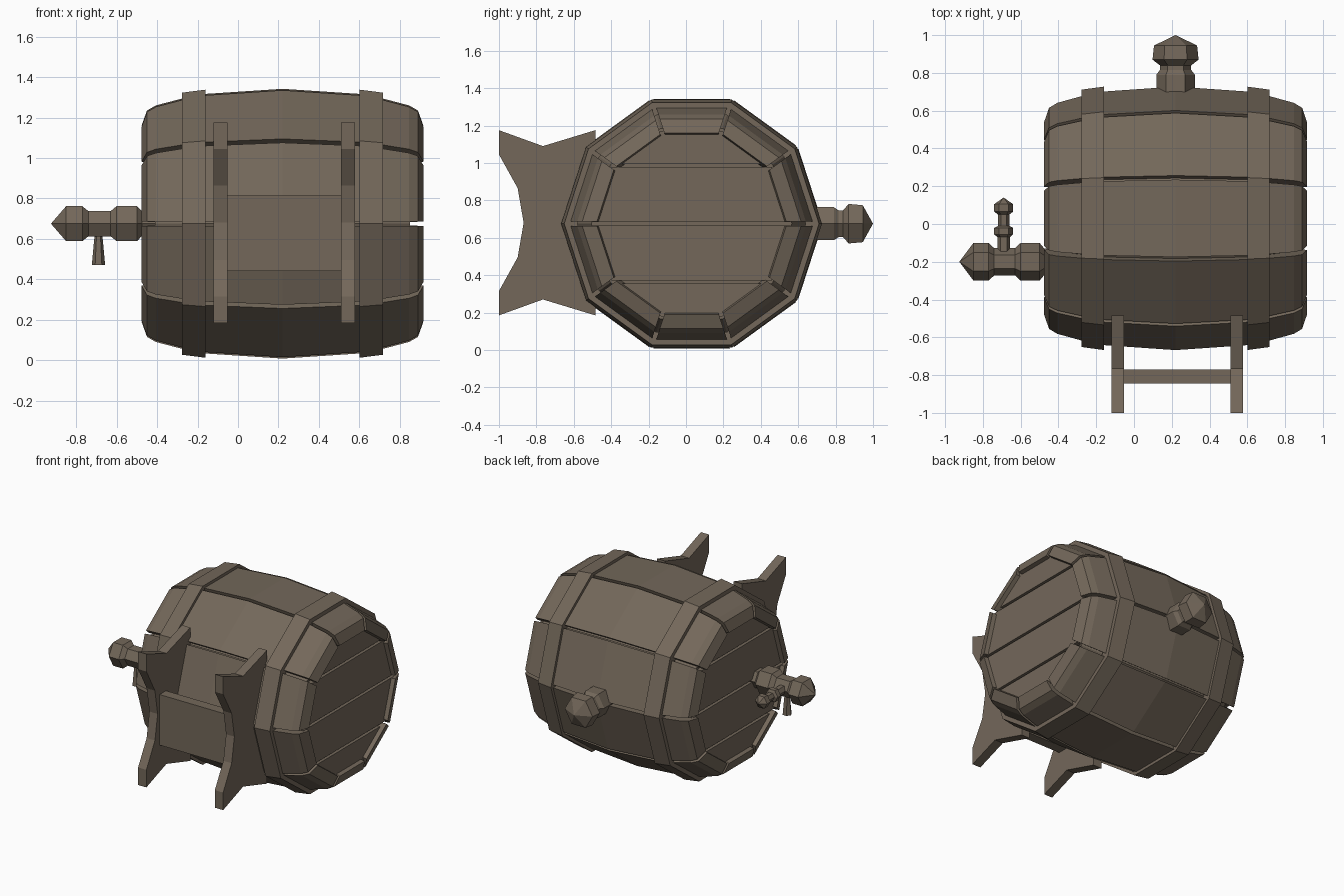
import bpy, bmesh, math
from mathutils import Vector

if "Cube" in bpy.data.objects:
    bpy.data.objects.remove(bpy.data.objects["Cube"])

wood = bpy.data.materials.new("brown wood")
wood.diffuse_color = (0.172, 0.137, 0.102, 1)
wood.use_nodes = True
wood.node_tree.nodes["Principled BSDF"].inputs["Base Color"].default_value = wood.diffuse_color

C = Vector((0.22, 0.03, 0.675))          # barrel centre
X, Y, Z = Vector((1, 0, 0)), Vector((0, 1, 0)), Vector((0, 0, 1))
COS18, TAN18 = math.cos(math.radians(18)), math.tan(math.radians(18))


def finish(bm, name):
    bmesh.ops.recalc_face_normals(bm, faces=bm.faces)
    me = bpy.data.meshes.new(name)
    bm.to_mesh(me)
    bm.free()
    me.materials.append(wood)
    ob = bpy.data.objects.new(name, me)
    bpy.context.collection.objects.link(ob)
    return ob


def add_prism(bm, a, b):
    """Join two matching point loops into a closed solid."""
    va, vb = [bm.verts.new(p) for p in a], [bm.verts.new(p) for p in b]
    bm.faces.new(va)
    bm.faces.new(vb[::-1])
    n = len(va)
    for i in range(n):
        j = (i + 1) % n
        bm.faces.new((va[i], vb[i], vb[j], va[j]))


def lathe(name, profile, n, origin, axis, u, closed=False):
    """Turn (distance along axis, radius) points; corners start at u."""
    bm = bmesh.new()
    v = axis.cross(u)
    rings = []
    for t, r in profile:
        rings.append([bm.verts.new(origin + axis * t + (u * math.cos(k * math.tau / n)
                     + v * math.sin(k * math.tau / n)) * r) for k in range(n)])
    pairs = list(zip(rings, rings[1:]))
    if closed:
        pairs.append((rings[-1], rings[0]))
    else:
        bm.faces.new(rings[0])
        bm.faces.new(rings[-1])
    for a, b in pairs:
        for k in range(n):
            m = (k + 1) % n
            bm.faces.new((a[k], a[m], b[m], b[k]))
    bmesh.ops.remove_doubles(bm, verts=bm.verts, dist=0.0005)
    return finish(bm, name)


# Ten bulging staves with narrow gaps, chamfered at the ends
half = [(0, .667), (.38, .642), (.5, .618), (.626, .585), (.67, .56), (.697, .485), (.62, .465)]
loop = half + [(-d, a) for d, a in half[:0:-1]]
bm = bmesh.new()
for k in range(10):
    ang = math.radians(18 + 36 * k)
    out = Y * math.cos(ang) + Z * math.sin(ang)
    side = X.cross(out)
    sides = [[C + X * d + out * a + side * s * (a * TAN18 - .012) for d, a in loop]
             for s in (-1, 1)]
    add_prism(bm, *sides)
finish(bm, "barrel_staves")

# Core behind the gaps
core = [(-.63, .51), (-.38, .60), (0, .625), (.38, .60), (.63, .51)]
lathe("barrel_core", [(d, a / COS18) for d, a in core], 10, C, X, Y)

# Hoops
for s, name in ((-1, "left_hoop"), (1, "right_hoop")):
    prof = [(.38, .60), (.38, .663), (.497, .648), (.497, .58)]
    lathe(name, [(s * d, a / COS18) for d, a in prof], 10, C, X, Y, closed=True)

# Head planks, four on each end
R = .53
for s, name in ((-1, "left_head_planks"), (1, "right_head_planks")):
    bm = bmesh.new()
    for lo, hi in ((-72, -36), (-36, 0), (0, 36), (36, 72)):
        pts = []
        for a, sh in ((lo, .009), (hi, -.009)):
            a = math.radians(a)
            y, z = R * math.cos(a), R * math.sin(a) + sh
            row = [(-y, z), (y, z)]
            pts += row if sh > 0 else row[::-1]
        add_prism(bm, *[[C + Vector((s * d, y, z)) for y, z in pts] for d in (.6, .668)])
    finish(bm, name)

# Bung on the back
lathe("bung", [(.62, .102), (.79, .102), (.815, .083), (.84, .083), (.87, .122),
               (.945, .114), (1.0, .0)], 6, Vector((C.x, 0, C.z)), Y, X)

# Tap: body, key and spout
tap = Vector((0, -.2, C.z))
lathe("tap_body", [(.40, .07), (.475, .07), (.50, .1), (.60, .1), (.63, .072), (.74, .072),
                   (.77, .1), (.85, .1), (.925, 0)], 6, tap, -X, Y)
lathe("tap_key", [(.03, .033), (.13, .033), (.145, .05), (.18, .05), (.19, .03), (.25, .03),
                  (.265, .05), (.305, .05), (.34, .0)], 6, tap - X * .69, Y, X)
lathe("tap_spout", [(0, .02), (.065, .02), (.205, .033)], 6, tap - X * .69, -Z, X)

# Stand: two shaped legs and a cross board
upper = [(-.485, .495), (-.765, .41), (-1, .495), (-1, .365), (-.9, .185), (-.868, 0)]
outline = upper + [(y, -z) for y, z in upper[-2::-1]]
for x0, name in ((-.12, "left_leg"), (.51, "right_leg")):
    bm = bmesh.new()
    add_prism(bm, *[[Vector((x, y, .68 + z)) for y, z in outline] for x in (x0, x0 + .068)])
    finish(bm, name)
bm = bmesh.new()
add_prism(bm, *[[Vector((x, y, z)) for y, z in
                 ((-.845, .44), (-.77, .44), (-.77, .815), (-.845, .815))] for x in (-.06, .52)])
finish(bm, "cross_board")
